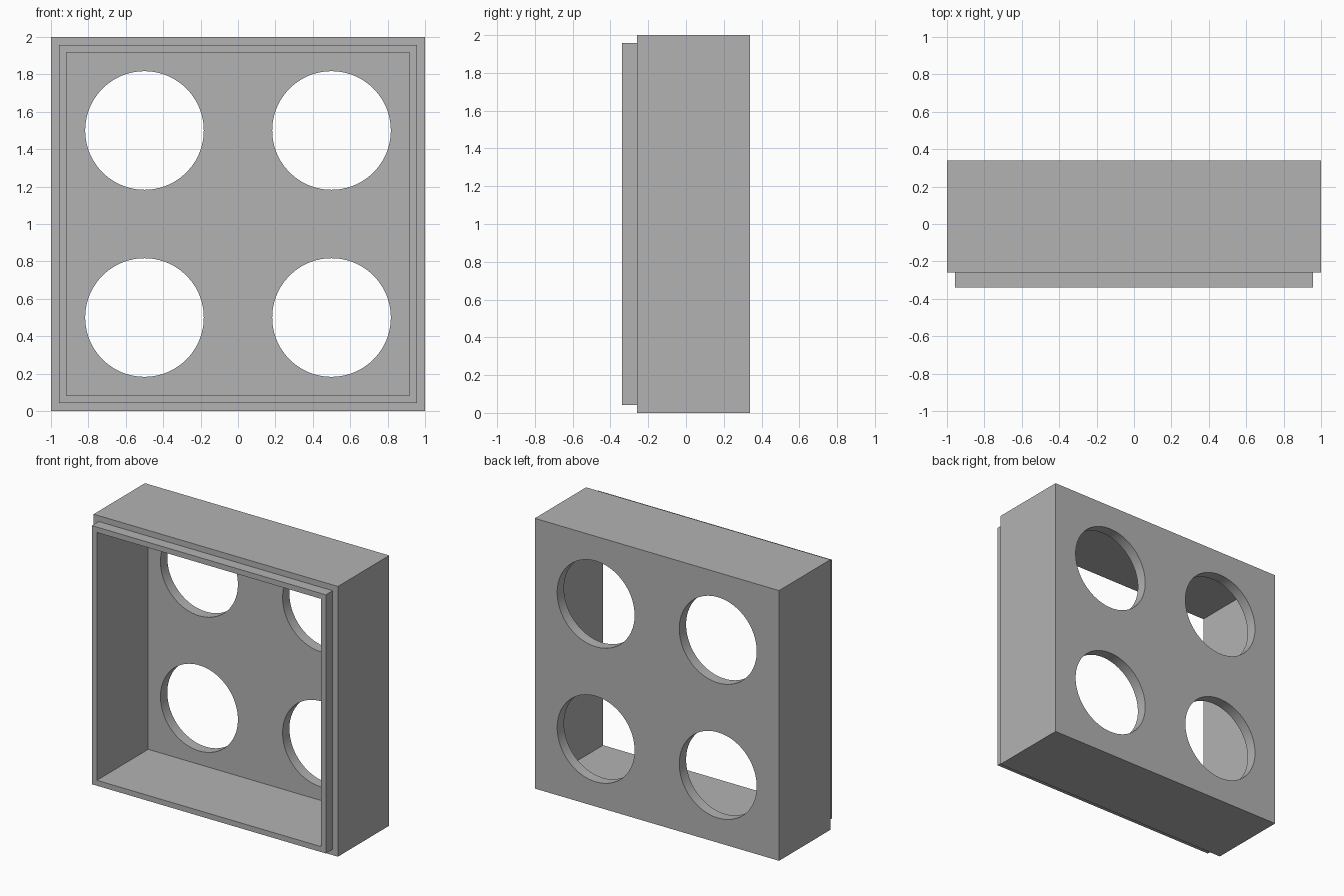
import bpy
import bmesh
import math

cube = bpy.data.objects.get("Cube")
if cube:
    bpy.data.objects.remove(cube, do_unlink=True)

GREY = (0.45, 0.45, 0.45, 1)
mat = bpy.data.materials.new("plain grey")
mat.use_nodes = True
mat.diffuse_color = GREY
mat.node_tree.nodes["Principled BSDF"].inputs["Base Color"].default_value = GREY

FRONT, STEP, BACK = -0.34, -0.26, 0.34
WALL = 0.08                      # back panel thickness
OUTER, LIP, INNER = 1.0, 0.957, 0.917


def square_shell(name, profile):
    """Loft square rings of (half size, y) and cap both ends."""
    bm = bmesh.new()
    rings = [[bm.verts.new((sx * h, y, 1 + sz * h))
              for sx, sz in ((-1, -1), (1, -1), (1, 1), (-1, 1))]
             for h, y in profile]
    for a, b in zip(rings, rings[1:]):
        for i in range(4):
            j = (i + 1) % 4
            bm.faces.new((a[i], a[j], b[j], b[i]))
    bm.faces.new(rings[0])
    bm.faces.new(rings[-1])
    bmesh.ops.recalc_face_normals(bm, faces=bm.faces)
    mesh = bpy.data.meshes.new(name)
    bm.to_mesh(mesh)
    bm.free()
    obj = bpy.data.objects.new(name, mesh)
    bpy.context.collection.objects.link(obj)
    mesh.materials.append(mat)
    return obj


# Open-fronted case: back panel, side walls, stepped lip and recess
case = square_shell("case", [(OUTER, BACK), (OUTER, STEP), (LIP, STEP),
                             (LIP, FRONT), (INNER, FRONT), (INNER, BACK - WALL)])

# Four round holes through the back panel
cutters = []
for x in (-0.5, 0.5):
    for z in (0.5, 1.5):
        bpy.ops.mesh.primitive_cylinder_add(
            vertices=96, radius=0.317, depth=0.3,
            location=(x, BACK - WALL / 2, z), rotation=(math.pi / 2, 0, 0))
        cutter = bpy.context.object
        cutter.name = "hole_cutter"
        cutter.data.materials.append(mat)
        mod = case.modifiers.new("hole", 'BOOLEAN')
        mod.operation = 'DIFFERENCE'
        mod.solver = 'EXACT'
        mod.object = cutter
        cutters.append(cutter)

# Apply the cuts, then drop the cutters
bpy.ops.object.select_all(action='DESELECT')
case.select_set(True)
bpy.context.view_layer.objects.active = case
for mod in list(case.modifiers):
    bpy.ops.object.modifier_apply(modifier=mod.name)
for cutter in cutters:
    bpy.data.objects.remove(cutter, do_unlink=True)
bpy.ops.object.shade_smooth_by_angle(angle=math.radians(30))
